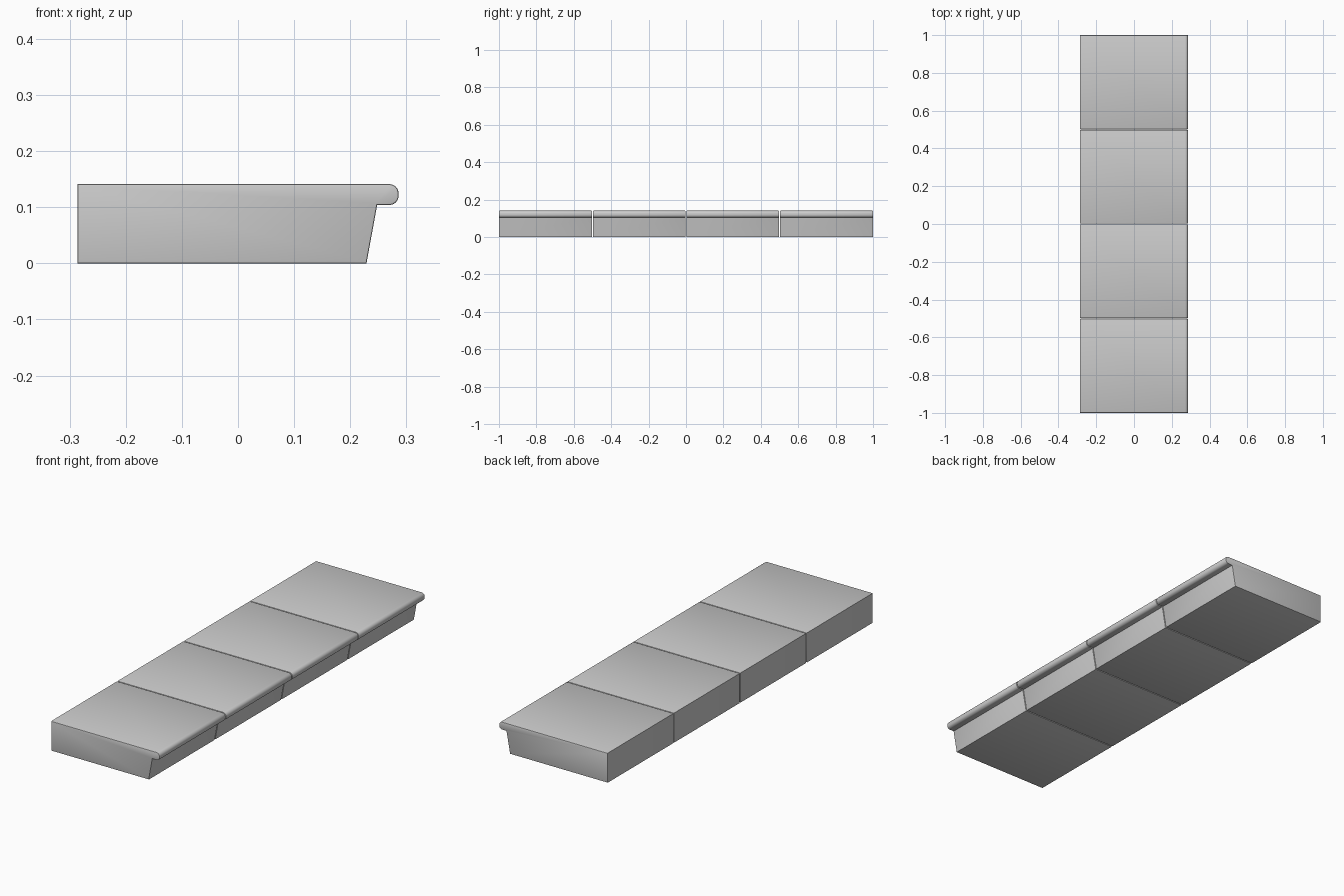
import bpy, bmesh, math

if "Cube" in bpy.data.objects:
    bpy.data.objects.remove(bpy.data.objects["Cube"])

COUNT = 4
LENGTH = 2.0 / COUNT
GAP = 0.003          # joint between neighbouring blocks
EASE = 0.003         # softened edge around each block end


def arc(cx, cz, r, a0, a1, n=8):
    return [(cx + r * math.cos(math.radians(a0 + (a1 - a0) * i / n)),
             cz + r * math.sin(math.radians(a0 + (a1 - a0) * i / n)))
            for i in range(n + 1)]


# Step cross-section: square back, sloping riser, rounded nosing
R = 0.016
profile = [(-0.286, 0.0), (0.229, 0.0), (0.248, 0.104)]
profile += arc(0.286 - R, 0.104 + R, R, -90, 0)
profile += arc(0.286 - R, 0.141 - R, R, 0, 90)
profile += [(-0.286, 0.141)]


def step_block(name, y0, y1):
    bm = bmesh.new()
    near = bm.faces.new([bm.verts.new((x, y0, z)) for x, z in profile])
    ext = bmesh.ops.extrude_face_region(bm, geom=[near], use_keep_orig=True)["geom"]
    moved = [g for g in ext if isinstance(g, bmesh.types.BMVert)]
    bmesh.ops.translate(bm, verts=moved, vec=(0, y1 - y0, 0))
    bmesh.ops.recalc_face_normals(bm, faces=bm.faces[:])
    # Ease the perimeter of both ends
    ends = [e for e in bm.edges if abs(e.verts[0].co.y - e.verts[1].co.y) < 1e-6]
    bmesh.ops.bevel(bm, geom=ends, offset=EASE, offset_type='OFFSET', segments=2,
                    profile=0.5, affect='EDGES', clamp_overlap=False)
    bmesh.ops.recalc_face_normals(bm, faces=bm.faces[:])
    mesh = bpy.data.meshes.new(name)
    bm.to_mesh(mesh)
    bm.free()
    obj = bpy.data.objects.new(name, mesh)
    bpy.context.collection.objects.link(obj)
    bpy.ops.object.select_all(action='DESELECT')
    obj.select_set(True)
    bpy.context.view_layer.objects.active = obj
    bpy.ops.object.shade_smooth_by_angle(angle=math.radians(30))
    return obj


# Row of identical blocks, outer ends flush at y = -1 and y = 1
for i in range(COUNT):
    start = -1 + i * LENGTH + (GAP / 2 if i > 0 else 0)
    end = -1 + (i + 1) * LENGTH - (GAP / 2 if i < COUNT - 1 else 0)
    step_block(f"step_block_{i + 1}", start, end)
